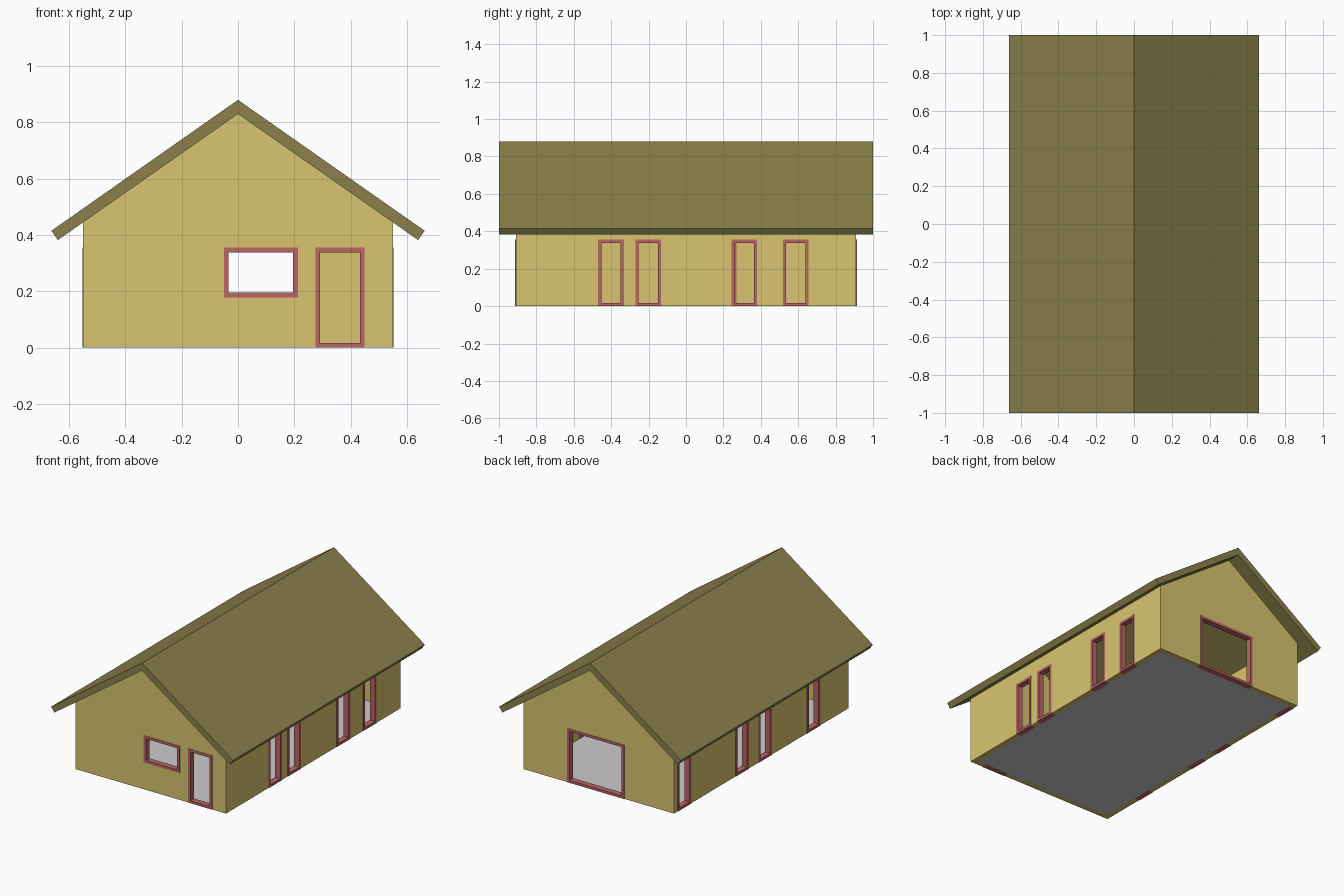
import bpy, bmesh
from mathutils import Vector

if "Cube" in bpy.data.objects:
    bpy.data.objects.remove(bpy.data.objects["Cube"])

HX, HY, T = 0.55, 0.91, 0.035      # wall half sizes and thickness
PEAK, SLOPE = 0.83, 0.70           # roof underside line
BAR, LIP = 0.017, 0.003            # frame bar width, how far it stands proud
TOP = 0.355


def material(name, rgb):
    m = bpy.data.materials.new(name)
    m.diffuse_color = (*rgb, 1)
    m.use_nodes = True
    m.node_tree.nodes["Principled BSDF"].inputs["Base Color"].default_value = m.diffuse_color
    return m


YELLOW = material("wall_yellow", (0.69, 0.56, 0.16))
OLIVE = material("roof_olive", (0.26, 0.22, 0.07))
RED = material("frame_red", (0.49, 0.13, 0.13))


def finish(bm, name, mat=None):
    bmesh.ops.recalc_face_normals(bm, faces=bm.faces)
    me = bpy.data.meshes.new(name)
    bm.to_mesh(me)
    bm.free()
    ob = bpy.data.objects.new(name, me)
    bpy.context.collection.objects.link(ob)
    if mat:
        me.materials.append(mat)
    return ob


def prism(bm, pts, offset):
    """Extrude a closed outline of 3D points along an offset."""
    f = bm.faces.new([bm.verts.new(p) for p in pts])
    r = bmesh.ops.extrude_face_region(bm, geom=[f])
    verts = [v for v in r["geom"] if isinstance(v, bmesh.types.BMVert)]
    bmesh.ops.translate(bm, verts=verts, vec=offset)


def gable_prism(name, profile, half_y, mat):
    bm = bmesh.new()
    prism(bm, [(x, -half_y, z) for x, z in profile], (0, 2 * half_y, 0))
    return finish(bm, name, mat)


def box(bm, x0, x1, y0, y1, z0, z1):
    prism(bm, [(x0, y0, z0), (x1, y0, z0), (x1, y1, z0), (x0, y1, z0)], (0, 0, z1 - z0))


# each wall: a mapping from (along, depth inwards, height) to the model
WALL = {
    "front": lambda u, d, z: Vector((u, -HY + d, z)),
    "back": lambda u, d, z: Vector((u, HY - d, z)),
    "right": lambda u, d, z: Vector((HX - d, u, z)),
    "left": lambda u, d, z: Vector((-HX + d, u, z)),
}
OPENINGS = [
    ("front", "window", -0.05, 0.213, 0.178),
    ("front", "door", 0.275, 0.45, 0),
    ("back", "wide_door", -0.187, 0.228, 0),
    ("right", "door_1", -0.47, -0.332, 0),
    ("right", "door_2", -0.27, -0.133, 0),
    ("right", "door_3", 0.243, 0.38, 0),
    ("right", "door_4", 0.518, 0.656, 0),
    ("left", "door_1", -0.61, -0.475, 0),
    ("left", "door_2", -0.105, 0.032, 0),
    ("left", "door_3", 0.135, 0.27, 0),
    ("left", "door_4", 0.735, 0.872, 0),
]


def rect(u0, u1, z0, z1):
    return [(u0, z0), (u1, z0), (u1, z1), (u0, z1)]


# walls: gabled block, hollowed and cut by the openings
eave = PEAK - SLOPE * HX
walls = gable_prism("walls", [(-HX, 0), (HX, 0), (HX, eave), (0, PEAK), (-HX, eave)], HY, YELLOW)

bm = bmesh.new()
box(bm, -HX + T, HX - T, -HY + T, HY - T, -1, 2)
hollow = finish(bm, "hollow_cutter")

bm = bmesh.new()
for side, kind, u0, u1, z0 in OPENINGS:
    at = WALL[side]
    low = z0 if z0 else -0.05
    pts = [at(u, -0.02, z) for u, z in rect(u0, u1, low, TOP)]
    prism(bm, pts, at(0, T + 0.01, 0) - at(0, -0.02, 0))
holes = finish(bm, "opening_cutter")

bpy.context.view_layer.objects.active = walls
for cutter in (hollow, holes):
    mod = walls.modifiers.new(cutter.name, "BOOLEAN")
    mod.operation, mod.solver, mod.object = "DIFFERENCE", "EXACT", cutter
    bpy.ops.object.modifier_apply(modifier=mod.name)
    bpy.data.objects.remove(cutter)

# frames: rectangular rings filling each opening
for side, kind, u0, u1, z0 in OPENINGS:
    at = WALL[side]
    bm = bmesh.new()
    rings = []
    for inset, d in ((0, -LIP), (BAR, -LIP), (BAR, T), (0, T)):
        r = rect(u0 + inset, u1 - inset, z0 + inset, TOP - inset)
        rings.append([bm.verts.new(at(u, d, z)) for u, z in r])
    for i in range(4):
        a, b = rings[i], rings[(i + 1) % 4]
        for j in range(4):
            k = (j + 1) % 4
            bm.faces.new((a[j], a[k], b[k], b[j]))
    finish(bm, f"{side}_{kind}_frame", RED)

# roof: one folded slab with square-cut eaves
half = [(0.663, 0.415), (0.64, PEAK - SLOPE * 0.64)]
profile = [(0, 0.88)] + half + [(0, PEAK)] + [(-x, z) for x, z in reversed(half)]
gable_prism("roof", profile, 1.0, OLIVE)

# floor
bm = bmesh.new()
box(bm, -HX + T, HX - T, -HY + T, HY - T, 0, 0.004)
finish(bm, "floor")
